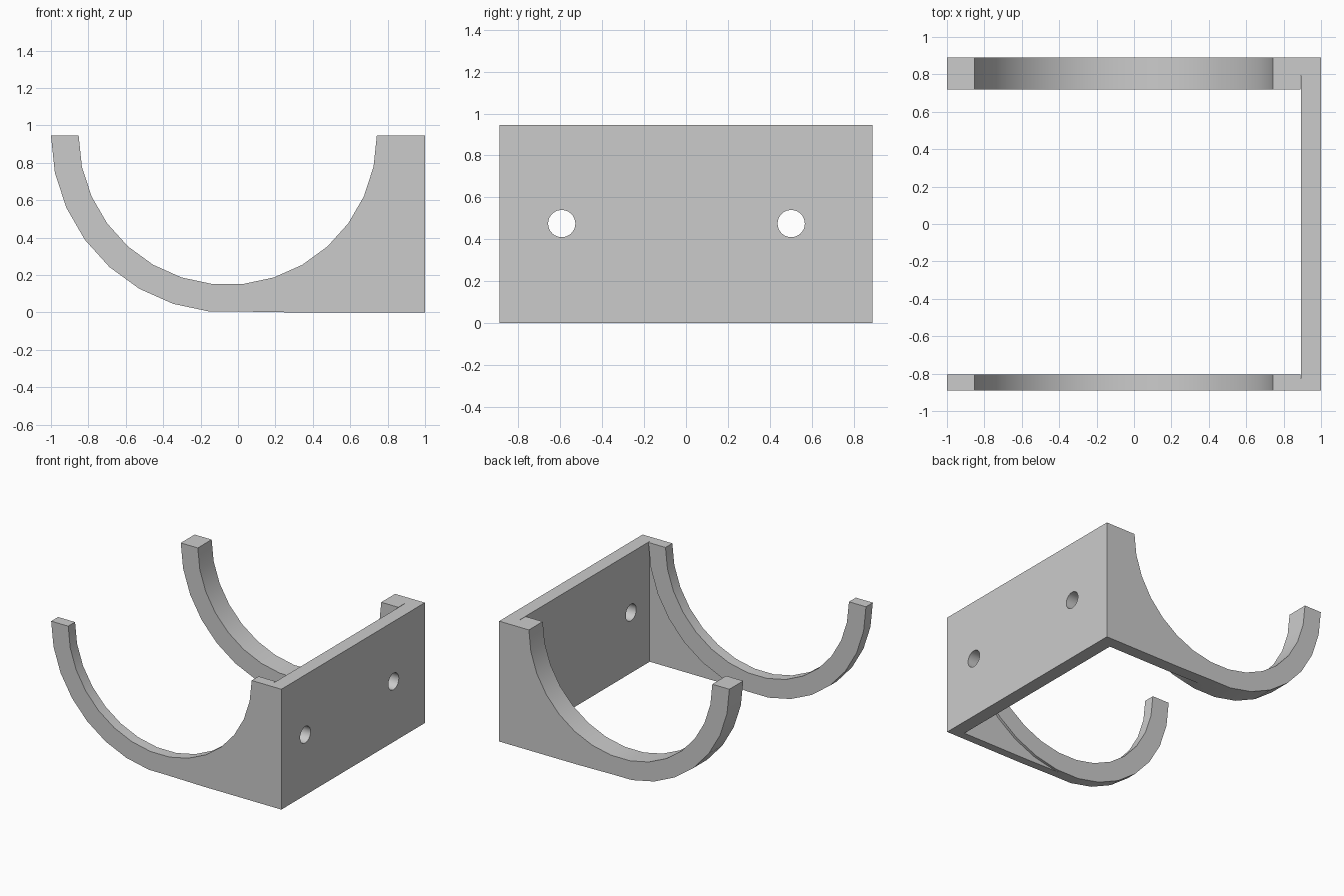
import bpy, bmesh, math

if "Cube" in bpy.data.objects:
    bpy.data.objects.remove(bpy.data.objects["Cube"])

H = 0.945             # height, also the outer ring radius
R_IN = 0.797          # inner ring radius
CX = -0.055           # ring axis
HALF = 0.89           # half of the bracket width


def arc(r, a0, a1, n):
    """Points (x, z) on a circle around the ring axis."""
    step = math.radians(a1 - a0) / n
    return [(CX + r * math.cos(math.radians(a0) + i * step),
             H + r * math.sin(math.radians(a0) + i * step)) for i in range(n + 1)]


def extrude(name, profile, y0, y1):
    """Solid from an x-z profile, extruded along y."""
    bm = bmesh.new()
    face = bm.faces.new([bm.verts.new((x, y0, z)) for x, z in profile])
    new = bmesh.ops.extrude_face_region(bm, geom=[face])["geom"]
    bmesh.ops.translate(bm, vec=(0, y1 - y0, 0),
                        verts=[v for v in new if isinstance(v, bmesh.types.BMVert)])
    bmesh.ops.recalc_face_normals(bm, faces=bm.faces)
    mesh = bpy.data.meshes.new(name)
    bm.to_mesh(mesh)
    bm.free()
    obj = bpy.data.objects.new(name, mesh)
    bpy.context.collection.objects.link(obj)
    return obj


def combine(target, other, operation):
    """Apply a boolean and remove the operand."""
    mod = target.modifiers.new("combine", 'BOOLEAN')
    mod.object, mod.operation, mod.solver = other, operation, 'EXACT'
    bpy.context.view_layer.objects.active = target
    bpy.ops.object.modifier_apply(modifier=mod.name)
    bpy.data.objects.remove(other, do_unlink=True)


# mounting plate
bracket = extrude("wall_bracket", [(0.893, 0), (1, 0), (1, H), (0.893, H)], -HALF, HALF)

# half-ring cradle and thinner web at each end: side, ring width, web width
ring = arc(H, 180, 360, 15) + arc(R_IN, 360, 180, 15)
web = arc(0.87, 360, 264, 8) + [(CX, 0.006), (0.32, 0), (0.95, 0), (0.95, H)]
for side, ring_w, web_w in ((-1, 0.085, 0.065), (1, 0.172, 0.095)):
    outer = side * HALF
    combine(bracket, extrude("cradle", ring, outer, outer - side * ring_w), 'UNION')
    combine(bracket, extrude("web", web, outer, outer - side * web_w), 'UNION')

# screw holes
for y in (-0.593, 0.502):
    bpy.ops.mesh.primitive_cylinder_add(vertices=30, radius=0.065, depth=0.4,
                                        location=(0.95, y, 0.475),
                                        rotation=(0, math.pi / 2, 0))
    combine(bracket, bpy.context.object, 'DIFFERENCE')

# smooth curves, sharp corners
bpy.ops.object.select_all(action='DESELECT')
bracket.select_set(True)
bpy.context.view_layer.objects.active = bracket
bpy.ops.object.shade_smooth_by_angle(angle=math.radians(30))
